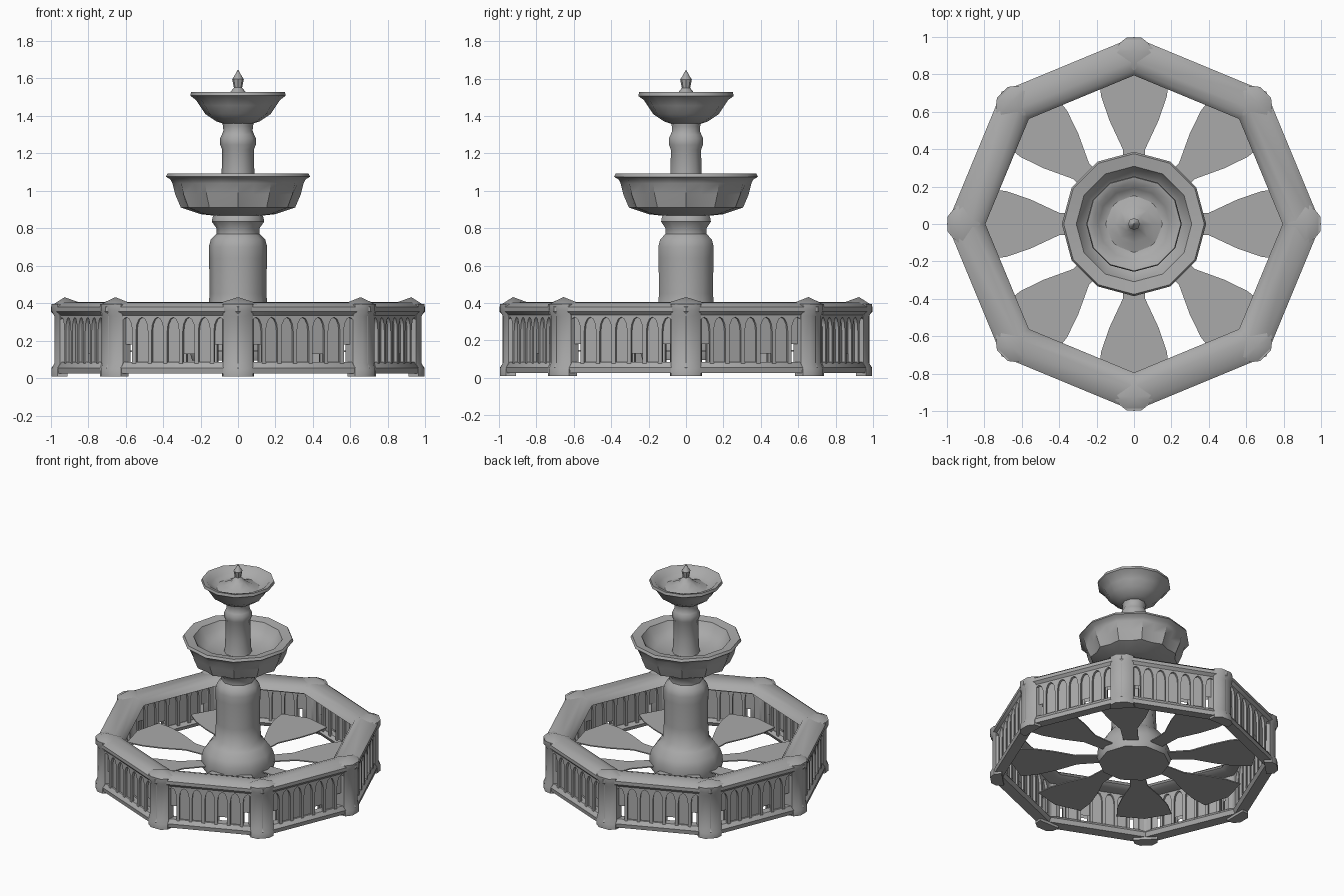
import bpy, bmesh, math
from mathutils import Vector, Matrix

cube = bpy.data.objects.get("Cube")
if cube:
    bpy.data.objects.remove(cube, do_unlink=True)

stone = bpy.data.materials.new("grey_stone")
stone.use_nodes = True
GREY = (0.4, 0.4, 0.4, 1)
stone.diffuse_color = GREY
stone.node_tree.nodes["Principled BSDF"].inputs["Base Color"].default_value = GREY


def finish(name, bm, recalc=True, smooth=40):
    if recalc:
        bmesh.ops.recalc_face_normals(bm, faces=bm.faces)
    mesh = bpy.data.meshes.new(name)
    bm.to_mesh(mesh)
    bm.free()
    mesh.materials.append(stone)
    ob = bpy.data.objects.new(name, mesh)
    bpy.context.collection.objects.link(ob)
    if smooth:
        bpy.ops.object.select_all(action='DESELECT')
        bpy.context.view_layer.objects.active = ob
        ob.select_set(True)
        bpy.ops.object.shade_smooth_by_angle(angle=math.radians(smooth))
    return ob


def lathe(name, profile, sides, loop=False):
    """Turn (radius, z, odd-column scale) points about z; loop closes the section."""
    bm = bmesh.new()
    rings = []
    for r, z, *odd in profile:
        ring = []
        for i in range(sides):
            a = math.tau * i / sides
            k = r * (odd[0] if odd and i % 2 else 1)
            ring.append(bm.verts.new((k * math.cos(a), k * math.sin(a), z)))
        rings.append(ring)
    pairs = list(zip(rings, rings[1:]))
    if loop:
        pairs.append((rings[-1], rings[0]))
    else:
        bm.faces.new(rings[0])
        bm.faces.new(rings[-1])
    for lo, hi in pairs:
        for i in range(sides):
            j = (i + 1) % sides
            bm.faces.new((lo[i], lo[j], hi[j], hi[i]))
    return finish(name, bm)


# Octagonal basin: broad coping and a narrow foot
lathe("basin_coping", [(0.975, 0.33), (0.998, 0.355), (0.998, 0.38), (0.965, 0.403),
                       (0.87, 0.405), (0.82, 0.39), (0.793, 0.355), (0.83, 0.335)], 8, True)
lathe("basin_foot", [(0.99, 0.025), (0.995, 0.055), (0.975, 0.085),
                     (0.915, 0.085), (0.895, 0.06), (0.91, 0.03)], 8, True)


# Arcaded faces of the thin basin wall
def arcade(name, radius, out, margin):
    bm = bmesh.new()
    bays = 7
    apothem = radius * math.cos(math.pi / 8)
    span = 2 * radius * math.sin(math.pi / 8) - 2 * margin
    pitch = span / bays
    w = pitch * 0.38
    low, spring, top, depth = 0.075, 0.25, 0.345, 0.018

    def face(side, pts, flip=True):
        spin = Matrix.Rotation((side + 0.5) * math.pi / 4, 3, 'Z')
        f = bm.faces.new([bm.verts.new(spin @ Vector(p)) for p in pts])
        f.normal_update()
        if flip and f.normal.dot(spin @ Vector((out, 0, 0))) < 0:
            f.normal_flip()

    front, back = apothem, apothem - out * depth
    for s in range(8):
        for y0, y1 in ((-span / 2 - margin, -span / 2), (span / 2, span / 2 + margin)):
            face(s, [(front, y0, low), (front, y1, low), (front, y1, top), (front, y0, top)])
        for b in range(bays):
            c = -span / 2 + pitch * (b + 0.5)
            arch = [(c - w, low)]
            for i in range(7):
                a = math.pi * (1 - i / 6)
                arch.append((c + w * math.cos(a), spring + 0.075 * math.sin(a)))
            arch.append((c + w, low))
            # pier on each side, spandrel above, reveal behind
            for e in (-1, 1):
                y, q = c + e * pitch / 2, c + e * w
                face(s, [(front, y, low), (front, q, low), (front, q, spring),
                         (front, q, top), (front, y, top)])
            for (ya, za), (yb, zb) in zip(arch, arch[1:]):
                if ya != yb and za >= spring - 0.01 and zb >= spring - 0.01:
                    face(s, [(front, ya, za), (front, yb, zb), (front, yb, top), (front, ya, top)])
                face(s, [(front, ya, za), (front, yb, zb), (back, yb, zb), (back, ya, za)], False)
            # recessed panel, pierced at the bottom of some bays
            z = {0: 0.18, 4: 0.13, bays - 1: 0.18}.get(b, low)
            face(s, [(back, c - w, z), (back, c + w, z), (back, c + w, top), (back, c - w, top)])
    bmesh.ops.remove_doubles(bm, verts=bm.verts, dist=0.0005)
    finish(name, bm, recalc=False)


arcade("outer_arcade", 0.98, 1, 0.06)
arcade("inner_arcade", 0.9, -1, 0.035)

# Corner posts, with low peaked caps on the coping
section = [(0.91, -0.085), (0.963, -0.08), (0.994, -0.04), (0.994, 0.04), (0.963, 0.08), (0.91, 0.085)]
levels = [(0.01, 1), (0.05, 1), (0.08, 0.985), (0.33, 0.985), (0.36, 1), (0.395, 1)]
cap = [(0.82, 0), (0.91, -0.12), (0.945, -0.095), (0.985, -0.05), (0.985, 0.05), (0.945, 0.095), (0.91, 0.12)]
for k in range(8):
    spin = Matrix.Rotation(k * math.pi / 4, 4, 'Z')
    bm = bmesh.new()
    rings = [[bm.verts.new((x * grow, y, z)) for x, y in section] for z, grow in levels]
    n = len(section)
    for lo, hi in zip(rings, rings[1:]):
        for i in range(n):
            bm.faces.new((lo[i], lo[(i + 1) % n], hi[(i + 1) % n], hi[i]))
    bm.faces.new(rings[0])
    bm.faces.new(rings[-1])
    bm.transform(spin)
    finish("corner_post_%d" % (k + 1), bm)

    bm = bmesh.new()
    base = [bm.verts.new((x, y, 0.394)) for x, y in cap]
    peak = bm.verts.new((0.925, 0, 0.432))
    bm.faces.new(base)
    for i in range(len(cap)):
        bm.faces.new((base[i], base[(i + 1) % len(cap)], peak))
    bm.transform(spin)
    finish("corner_cap_%d" % (k + 1), bm)

# Floor petals spreading from the pedestal towards the wall
half = [(0.2, 0.05), (0.4, 0.06), (0.55, 0.13), (0.68, 0.175), (0.8, 0.19)]
outline = half + [(0.85, 0)] + [(x, -y) for x, y in reversed(half)]
for k in range(8):
    bm = bmesh.new()
    bm.faces.new([bm.verts.new((x, y, 0.14)) for x, y in outline])
    ext = bmesh.ops.extrude_face_region(bm, geom=bm.faces[:])
    bmesh.ops.translate(bm, vec=(0, 0, 0.008),
                        verts=[v for v in ext["geom"] if isinstance(v, bmesh.types.BMVert)])
    bm.transform(Matrix.Rotation(k * math.pi / 4, 4, 'Z'))
    finish("floor_petal_%d" % (k + 1), bm, smooth=0)

# Pedestal and lower column
lathe("pedestal", [(0.245, 0.095), (0.255, 0.13), (0.25, 0.2), (0.235, 0.24), (0.195, 0.295), (0.16, 0.33),
                   (0.152, 0.45), (0.154, 0.64), (0.156, 0.7), (0.145, 0.74), (0.115, 0.77),
                   (0.115, 0.8), (0.14, 0.835), (0.135, 0.86), (0.115, 0.89)], 10)

# Fluted bowls: rims are twelve-sided, flutes cut between the corners
FLAT = math.cos(math.pi / 12)
lathe("lower_bowl", [(0.11, 0.865, FLAT), (0.2, 0.875, FLAT), (0.305, 0.91, 0.93), (0.335, 0.98, 0.92),
                     (0.35, 1.04, 0.95), (0.36, 1.06, FLAT), (0.385, 1.075, FLAT), (0.375, 1.093, FLAT),
                     (0.308, 1.083, FLAT), (0.28, 1.035, FLAT), (0.22, 0.99, FLAT), (0.06, 0.98, FLAT)], 24)
lathe("upper_column", [(0.1, 0.97), (0.092, 1.0), (0.087, 1.1), (0.085, 1.22), (0.095, 1.245), (0.096, 1.28),
                       (0.086, 1.3), (0.078, 1.32), (0.08, 1.345), (0.085, 1.37), (0.06, 1.39)], 10)
lathe("upper_bowl", [(0.07, 1.355, FLAT), (0.115, 1.37, FLAT), (0.175, 1.41, 0.94), (0.205, 1.455, 0.94),
                     (0.225, 1.485, FLAT), (0.255, 1.507, FLAT), (0.25, 1.527, FLAT), (0.218, 1.52, FLAT),
                     (0.19, 1.49, FLAT), (0.15, 1.47, FLAT), (0.04, 1.465, FLAT)], 24)

# Finial on a spreading cone
lathe("finial", [(0.16, 1.468), (0.1, 1.488), (0.05, 1.515), (0.022, 1.55),
                 (0.031, 1.595), (0.018, 1.615), (0.002, 1.645)], 8)
